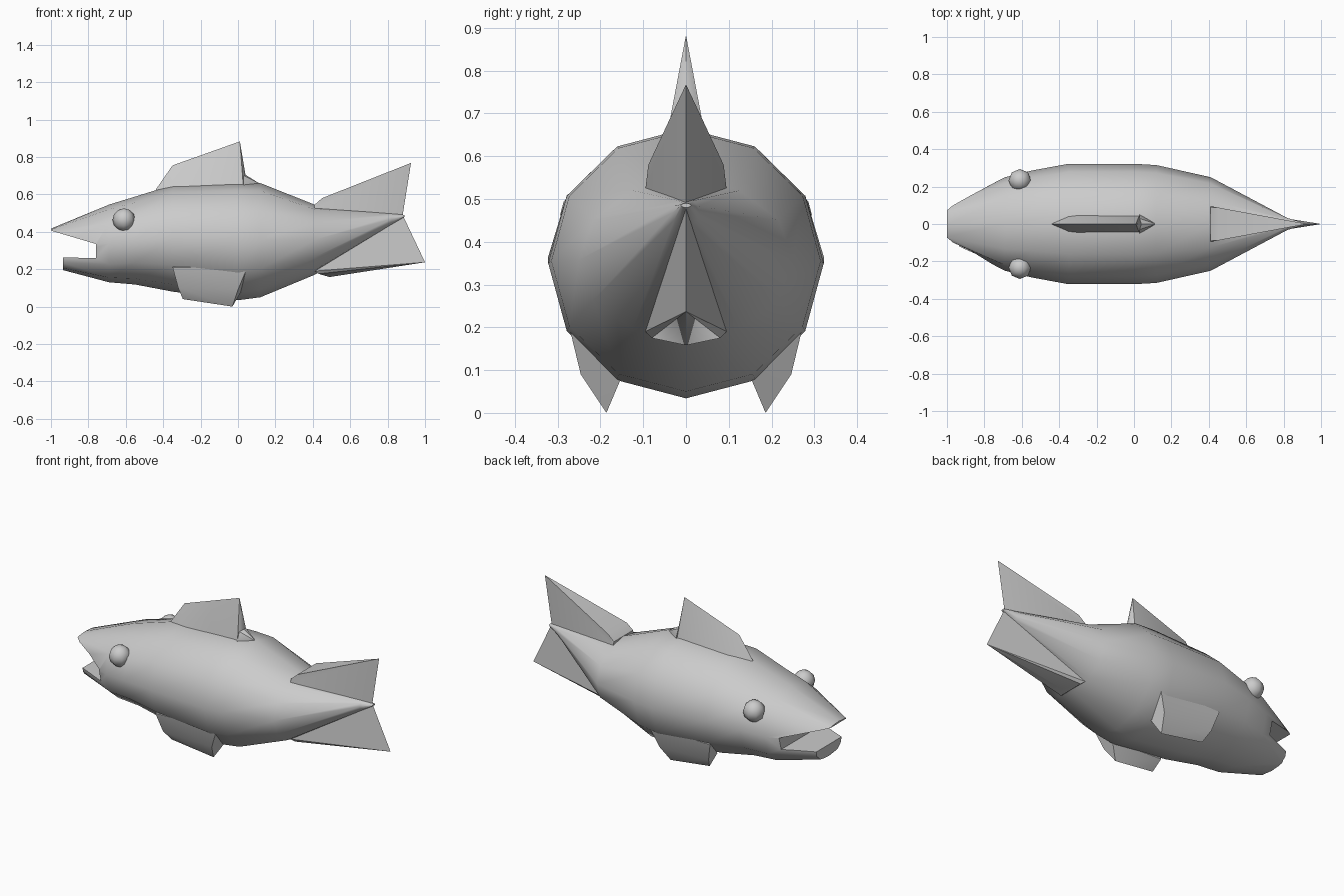
import bpy, bmesh, math

if "Cube" in bpy.data.objects:
    bpy.data.objects.remove(bpy.data.objects["Cube"])


def finish(name, bm, angle=40):
    bmesh.ops.recalc_face_normals(bm, faces=bm.faces[:])
    me = bpy.data.meshes.new(name)
    bm.to_mesh(me)
    bm.free()
    ob = bpy.data.objects.new(name, me)
    bpy.context.collection.objects.link(ob)
    if angle:
        smooth(ob, angle)
    return ob


def smooth(ob, angle):
    bpy.ops.object.select_all(action='DESELECT')
    ob.select_set(True)
    bpy.context.view_layer.objects.active = ob
    bpy.ops.object.shade_smooth_by_angle(angle=math.radians(angle))


def hull(name, pts):
    bm = bmesh.new()
    for p in pts:
        bm.verts.new(p)
    bmesh.ops.convex_hull(bm, input=bm.verts[:])
    loose = [v for v in bm.verts if not v.link_faces]
    bmesh.ops.delete(bm, geom=loose, context='VERTS')
    return finish(name, bm, 35)


def both(x, y, z):
    return [(x, y, z), (x, -y, z)]


# Body: 12-sided rings (x, top, bottom, half width, roundness power)
rings = [(-1, .417, .212, .09, .4), (-.69, .545, .13, .25, .9),
         (-.55, .588, .118, .285, 1), (-.35, .65, .08, .322, 1),
         (0, .665, .034, .322, 1), (.12, .66, .05, .315, 1),
         (.41, .545, .17, .25, 1), (.82, .5, .435, .032, 1),
         (.89, .49, .48, .012, 1)]
N = 12


def power(v, p):
    return math.copysign(abs(v) ** p, v) if abs(v) > 1e-6 else 0


bm = bmesh.new()
loops = []
for x, top, bot, w, p in rings:
    c, h = (top + bot) / 2, (top - bot) / 2
    loops.append([bm.verts.new((x, w * power(math.sin(a), p), c + h * power(math.cos(a), p)))
                  for a in (2 * math.pi * i / N for i in range(N))])
for a, b in zip(loops, loops[1:]):
    for i in range(N):
        j = (i + 1) % N
        bm.faces.new((a[i], a[j], b[j], b[i]))
bm.faces.new(loops[0])
bm.faces.new(loops[-1])
body = finish("body", bm, 0)

# Mouth opening cut through the head
profile = [(-1.2, .468), (-1, .406), (-.76, .335), (-.76, .26),
           (-.935, .262), (-.94, .0), (-1.2, .0)]
bm = bmesh.new()
face = bm.faces.new([bm.verts.new((x, -.5, z)) for x, z in profile])
ext = bmesh.ops.extrude_face_region(bm, geom=[face])
bmesh.ops.translate(bm, vec=(0, 1, 0),
                    verts=[g for g in ext['geom'] if isinstance(g, bmesh.types.BMVert)])
cutter = finish("mouth_cutter", bm, 0)
mod = body.modifiers.new("mouth", 'BOOLEAN')
mod.operation = 'DIFFERENCE'
mod.solver = 'EXACT'
mod.object = cutter
bpy.context.view_layer.objects.active = body
bpy.ops.object.modifier_apply(modifier=mod.name)
bpy.data.objects.remove(cutter)
smooth(body, 40)

# Dorsal fin: main blade and small trailing foot
hull("dorsal_fin", [(-.44, 0, .625), (-.35, 0, .755), (.01, 0, .883), (.04, 0, .705)]
     + both(-.35, .05, .61) + both(.03, .05, .62) + both(.03, .03, .7))
hull("dorsal_fin_foot", [(.04, 0, .705), (.12, 0, .655), (.1, 0, .6)]
     + both(.03, .05, .62) + both(.03, .05, .655) + both(.03, .03, .7))

# Tail lobes
hull("upper_tail_fin", both(.41, .095, .522) + both(.41, .09, .545) + both(.45, .088, .58)
     + [(.925, 0, .768), (.88, 0, .487)])
hull("lower_tail_fin", both(.41, .095, .19) + both(.43, .08, .175)
     + [(.49, 0, .158), (1, 0, .237), (.88, 0, .49)])

for side, s in (("left", 1), ("right", -1)):
    # Side fins
    pts = [(-.35, .275, .21), (.05, .275, .21), (-.32, .246, .1), (.0, .246, .09),
           (-.295, .2, .04), (-.03, .186, 0), (-.31, .15, .1), (.02, .15, .085),
           (-.3, .2, .25), (0, .2, .25)]
    hull(side + "_side_fin", [(x, y * s, z) for x, y, z in pts])
    # Eyes
    bm = bmesh.new()
    bmesh.ops.create_uvsphere(bm, u_segments=8, v_segments=6, radius=.061)
    bmesh.ops.translate(bm, vec=(-.61, .233 * s, .464), verts=bm.verts[:])
    finish(side + "_eye", bm, 60)
